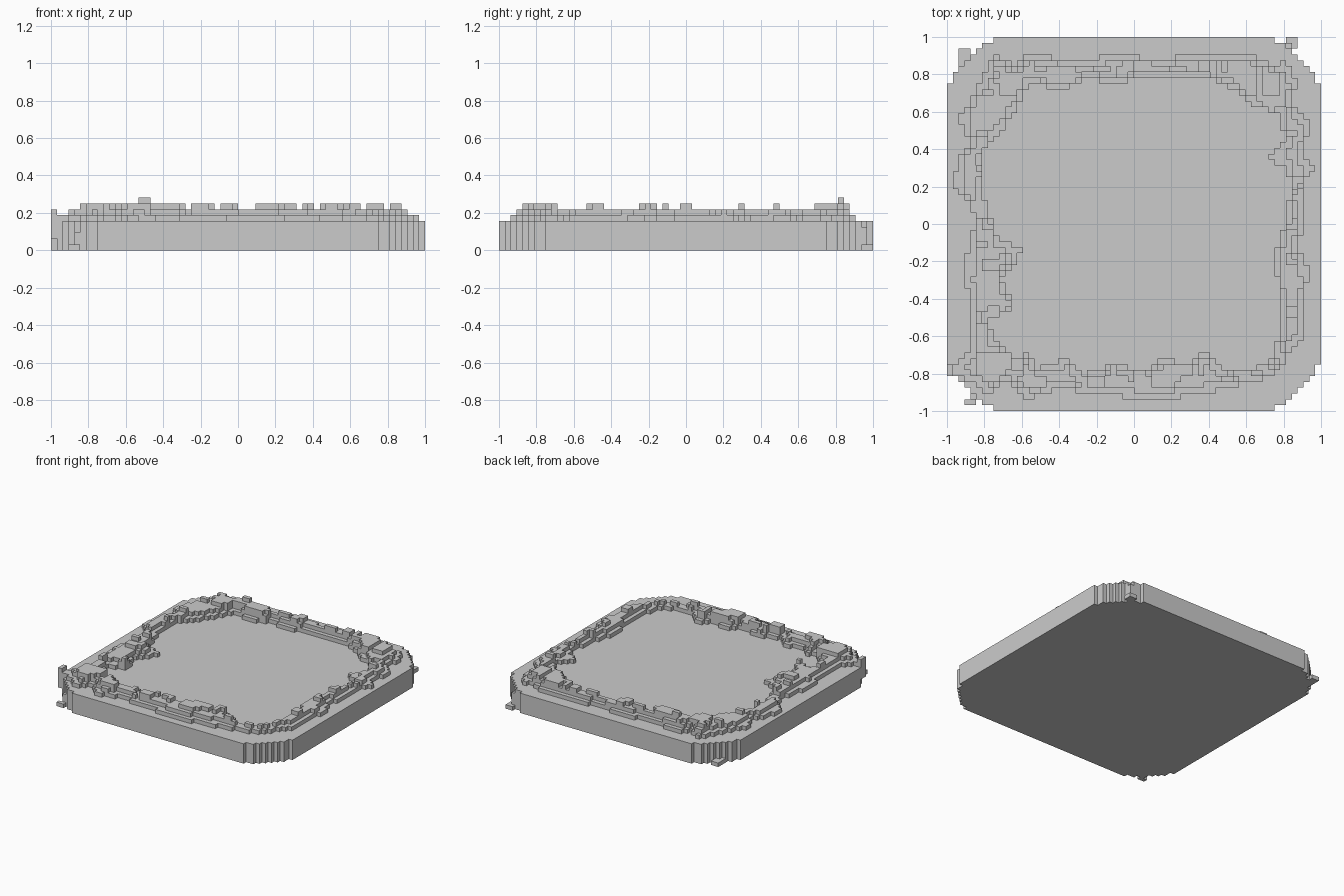
import bpy
import bmesh
from mathutils import Vector, noise
from mathutils.geometry import intersect_point_line

HALF = 32              # grid cells from the centre to each side
CELL = 1 / HALF
SLAB_TOP = 5           # slab height in cells

cube = bpy.data.objects.get("Cube")
if cube:
    bpy.data.objects.remove(cube, do_unlink=True)

grey = bpy.data.materials.new("stone grey")
grey.use_nodes = True
colour = (0.6, 0.6, 0.6, 1)
grey.diffuse_color = colour
grey.node_tree.nodes["Principled BSDF"].inputs["Base Color"].default_value = colour

# Outer and inner edge of the raised rubble ring, in grid cells
outer_edge = [Vector(p) for p in (
    (29, 0), (29, 7), (31, 9), (29, 12), (30, 17), (27, 21), (28, 24), (26, 28),
    (24, 27), (20, 29), (10, 29), (5, 28), (-2, 29), (-10, 28), (-18, 29), (-20, 27),
    (-24, 29), (-26, 25), (-28, 21), (-30, 18), (-28, 14), (-30, 11), (-31, 7),
    (-29, 5), (-27, 1), (-28, -3), (-29, -8), (-28, -14), (-28, -22), (-31, -24),
    (-28, -27), (-25, -29), (-22, -27), (-18, -30), (-12, -28), (-7, -29), (4, -30),
    (12, -29), (17, -28), (20, -27), (24, -26), (26, -23), (29, -19), (29, -13),
    (30, -8), (28, -4))]
inner_edge = [Vector(p) for p in (
    (26, 0), (27, 7), (26, 10), (23, 11), (26, 14), (25, 19), (21, 20), (17, 23),
    (13, 25), (3, 25), (-4, 24), (-8, 25), (-12, 23), (-18, 24), (-20, 20), (-22, 17),
    (-26, 12), (-26, 6), (-25, 2), (-23, -3), (-19, -4), (-20, -7), (-23, -9),
    (-21, -13), (-21, -15), (-25, -16), (-24, -20), (-21, -22), (-20, -24), (-18, -21),
    (-17, -25), (-11, -23), (-9, -26), (-4, -24), (2, -25), (5, -23), (10, -24),
    (12, -21), (15, -25), (20, -25), (24, -23), (25, -18), (25, -12), (24, -6))]

# Stretches along x and y where the crest stones survive
crest_x = ((-27, -4), (-3, 0), (3, 10), (11, 13), (14, 21), (22, 25), (26, 28))
crest_y = ((-28, -22), (-17, -14), (-8, -3), (-1, 1), (5, 7), (8, 12), (15, 16), (22, 28))


def edges(loop):
    return zip(loop, loop[1:] + loop[:1])


def inside(point, loop):
    result = False
    for a, b in edges(loop):
        if (a.y > point.y) != (b.y > point.y):
            if point.x < a.x + (point.y - a.y) * (b.x - a.x) / (b.y - a.y):
                result = not result
    return result


def distance(point, loop):
    best = HALF
    for a, b in edges(loop):
        foot, t = intersect_point_line(point, a, b)
        foot = a.lerp(b, min(max(t, 0), 1))
        best = min(best, (point - foot.to_2d()).length)
    return best


def within(value, spans):
    return any(low < value < high for low, high in spans)


def slab_height(point):
    """Square with stepped, slightly rounded cut corners."""
    corner = Vector((max(abs(point.x) - 23, 0), max(abs(point.y) - 23, 0)))
    if abs(point.x) + abs(point.y) > 56.5 or corner.length > 8.6:
        return 0
    return SLAB_TOP


def rim_height(point):
    """Ring of rubble, stepping up from both edges to a broken crest."""
    if not slab_height(point) or not inside(point, outer_edge) or inside(point, inner_edge):
        return 0
    roughness = noise.noise(Vector((point.x * 0.37, point.y * 0.37, 0.5)))
    depth = distance(point, outer_edge) + roughness
    lip = distance(point, inner_edge) + roughness
    if max(abs(point.x), abs(point.y)) > 29 or depth < 1 or lip < 0.8:
        return 1
    crest = within(point.x, crest_x) and within(point.y, crest_y)
    return 3 if crest and depth > 1.4 and lip > 1 and roughness > -0.1 else 2


def blocky_object(name, rule, base):
    """Surface of grid columns whose heights follow the given rule."""
    span = range(-HALF, HALF)
    heights = {(i, j): rule(Vector((i + 0.5, j + 0.5))) for i in span for j in span}
    bm = bmesh.new()

    def face(*corners):
        bm.faces.new([bm.verts.new(Vector(c) * CELL) for c in corners])

    for (i, j), height in heights.items():
        if not height:
            continue
        ring = [(i, j), (i + 1, j), (i + 1, j + 1), (i, j + 1)]
        face(*[(x, y, base + height) for x, y in ring])
        face(*[(x, y, base) for x, y in reversed(ring)])
        sides = ((0, -1), (1, 0), (0, 1), (-1, 0))
        for k, (di, dj) in enumerate(sides):
            a, b = ring[k], ring[(k + 1) % 4]
            for z in range(heights.get((i + di, j + dj), 0), height):
                low, high = base + z, base + z + 1
                face((*a, low), (*b, low), (*b, high), (*a, high))
    bmesh.ops.remove_doubles(bm, verts=bm.verts[:], dist=CELL / 100)
    bmesh.ops.dissolve_limit(bm, angle_limit=0.01, verts=bm.verts[:], edges=bm.edges[:])
    finish(name, bm)


def block(name, low, high):
    bm = bmesh.new()
    bmesh.ops.create_cube(bm, size=1)
    low, high = Vector(low), Vector(high)
    for v in bm.verts:
        v.co = ((low + high) / 2 + v.co * (high - low)) * CELL
    finish(name, bm)


def finish(name, bm):
    mesh = bpy.data.meshes.new(name)
    bm.to_mesh(mesh)
    bm.free()
    mesh.materials.append(grey)
    bpy.context.collection.objects.link(bpy.data.objects.new(name, mesh))


# Main parts
blocky_object("slab", slab_height, 0)
blocky_object("rubble_rim", rim_height, SLAB_TOP)

# Loose rubble lying at the foot of the cut corners
block("back_right_fallen_plate", (-30, 26, 0), (-28, 30, 1))
block("back_left_fallen_block", (26, 30, 0), (28, 32, 1))
block("back_left_low_step", (25, 29, 0), (27, 31, 4))
block("front_right_fallen_block", (-29, -31, 0), (-27, -30, 1))
block("front_right_low_step", (-28, -30, 0), (-25, -28, 3))

# Taller pieces on the rim
block("front_right_post", (-32, -26, 2), (-31, -24, 7))
block("front_right_ledge", (-31, -26, 2), (-28, -24, 6))
block("back_peak", (-17, 26, 5), (-15, 27, 9))
